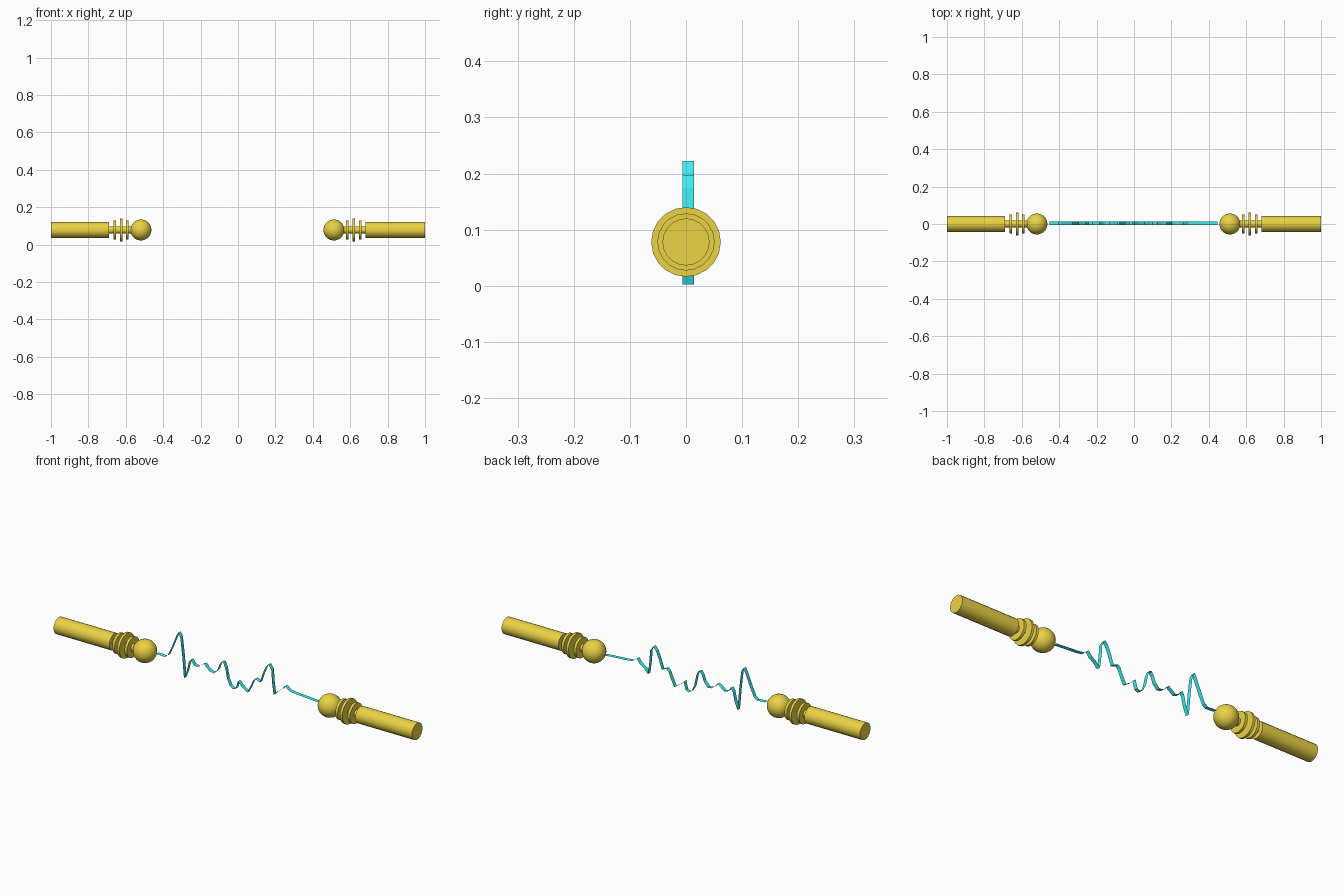
import bpy, math

if "Cube" in bpy.data.objects:
    bpy.data.objects.remove(bpy.data.objects["Cube"])

AXIS_Z = 0.078


def material(name, color):
    m = bpy.data.materials.new(name)
    m.diffuse_color = color
    m.use_nodes = True
    m.node_tree.nodes["Principled BSDF"].inputs["Base Color"].default_value = m.diffuse_color
    return m


gold = material("gold", (0.83, 0.65, 0.06, 1))
cyan = material("cyan", (0.05, 0.85, 0.88, 1))


def finish(name):
    ob = bpy.context.object
    ob.name = name
    ob.data.materials.append(gold)
    bpy.ops.object.shade_smooth_by_angle(angle=math.radians(35))


def rod(name, x0, x1, radius):
    bpy.ops.mesh.primitive_cylinder_add(
        vertices=20, radius=radius, depth=abs(x1 - x0),
        location=((x0 + x1) / 2, 0, AXIS_Z), rotation=(0, math.pi / 2, 0))
    finish(name)


# Two matching terminals; the middle is shifted a hair to the left
SHIFT = -0.003
for side, s in (("left", -1), ("right", 1)):
    def at(d):
        return s * d + SHIFT

    rod(side + "_handle", s * 1.0, at(0.686), 0.042)
    rod(side + "_neck", at(0.69), at(0.52), 0.019)
    for i, (d, r) in enumerate(((0.588, 0.051), (0.622, 0.062), (0.657, 0.051))):
        rod(f"{side}_disc_{i + 1}", at(d - 0.0065), at(d + 0.0065), r)
    bpy.ops.mesh.primitive_uv_sphere_add(
        segments=32, ring_count=16, radius=0.056,
        location=(at(0.516), 0, AXIS_Z), rotation=(0, math.pi / 2, 0))
    finish(side + "_ball")

# Jagged spark: a thin ribbon following a path of (x, z)
path = [(-.452, .083), (-.404, .080), (-.388, .092), (-.366, .140), (-.340, .203),
        (-.330, .222), (-.318, .203), (-.307, .115), (-.297, .002), (-.281, .043),
        (-.270, .090), (-.259, .105), (-.243, .083), (-.222, .077), (-.201, .093),
        (-.184, .104), (-.168, .085), (-.152, .074), (-.131, .071), (-.110, .094),
        (-.099, .124), (-.088, .139), (-.078, .139), (-.067, .115), (-.056, .061),
        (-.040, .029), (-.024, .019), (-.008, .026), (.003, .066), (.024, .045),
        (.056, .024), (.072, .056), (.088, .093), (.099, .104), (.126, .094),
        (.142, .142), (.158, .179), (.174, .197), (.190, .174), (.195, .110),
        (.203, .051), (.222, .072), (.249, .091), (.265, .112), (.291, .093),
        (.329, .088), (.382, .085), (.447, .080)]
verts = [(x, y, z) for x, z in path for y in (-0.0065, 0.0143)]
faces = [(2 * i, 2 * i + 2, 2 * i + 3, 2 * i + 1) for i in range(len(path) - 1)]
mesh = bpy.data.meshes.new("spark_ribbon")
mesh.from_pydata(verts, [], faces)
mesh.materials.append(cyan)
spark = bpy.data.objects.new("spark_ribbon", mesh)
bpy.context.collection.objects.link(spark)
